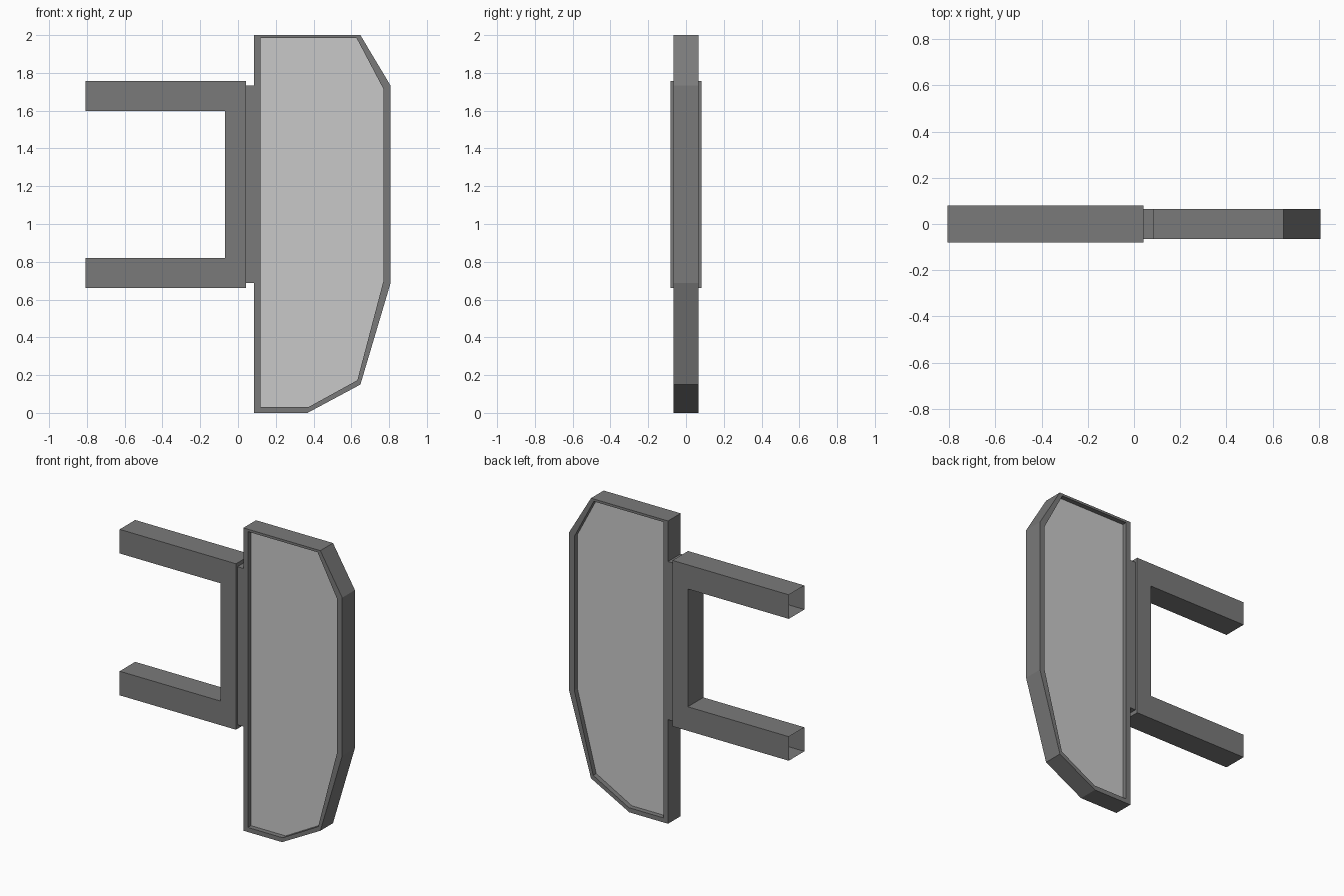
import bpy, bmesh

if "Cube" in bpy.data.objects:
    bpy.data.objects.remove(bpy.data.objects["Cube"])


def material(name, v):
    m = bpy.data.materials.new(name)
    m.diffuse_color = (v, v, v, 1)
    m.use_nodes = True
    m.node_tree.nodes["Principled BSDF"].inputs["Base Color"].default_value = m.diffuse_color
    return m


dark = material("dark_grey_frame", 0.195)
light = material("light_grey_glass", 0.584)


def finish(bm, name, mat):
    bmesh.ops.recalc_face_normals(bm, faces=bm.faces)
    mesh = bpy.data.meshes.new(name)
    bm.to_mesh(mesh)
    bm.free()
    obj = bpy.data.objects.new(name, mesh)
    bpy.context.collection.objects.link(obj)
    mesh.materials.append(mat)
    return obj


def loop(bm, pts, y):
    return [bm.verts.new((x, y, z)) for x, z in pts]


def bridge(bm, a, b, skip=()):
    n = len(a)
    for i in range(n):
        if i not in skip:
            j = (i + 1) % n
            bm.faces.new((a[i], a[j], b[j], b[i]))


def slab(name, pts, half, mat, open_sides=()):
    """Extrude an xz outline symmetrically in y, leaving chosen sides open."""
    bm = bmesh.new()
    a, b = loop(bm, pts, -half), loop(bm, pts, half)
    bm.faces.new(a)
    bm.faces.new(b[::-1])
    bridge(bm, a, b, open_sides)
    return finish(bm, name, mat)


def rim(name, outer, inner, half, mat):
    """Frame ring between two matching outlines."""
    bm = bmesh.new()
    loops = [loop(bm, outer, -half), loop(bm, inner, -half),
             loop(bm, inner, half), loop(bm, outer, half)]
    for i in range(4):
        bridge(bm, loops[i], loops[(i + 1) % 4])
    return finish(bm, name, mat)


# U-shaped bracket, a hollow shell open at the two arm ends
bracket = [(-0.808, 1.757), (0.042, 1.757), (0.042, 0.661), (-0.808, 0.661),
           (-0.808, 0.82), (-0.07, 0.82), (-0.07, 1.598), (-0.808, 1.598)]
slab("arm_bracket", bracket, 0.081, dark, open_sides=(3, 7))

# hinge strip joining the bracket to the frame
slab("hinge_strip", [(0.042, 0.688), (0.085, 0.688), (0.085, 1.732), (0.042, 1.732)],
     0.066, dark)

# rim of the panel
outer = [(0.085, 0), (0.368, 0), (0.648, 0.15), (0.808, 0.688),
         (0.808, 1.732), (0.648, 2.0), (0.085, 2.0)]
inner = [(0.118, 0.03), (0.372, 0.03), (0.632, 0.173), (0.77, 0.698),
         (0.77, 1.715), (0.628, 1.984), (0.118, 1.984)]
rim("panel_rim", outer, inner, 0.066, dark)

# recessed panel, visible from both sides
slab("recessed_panel", inner, 0.034, light)
